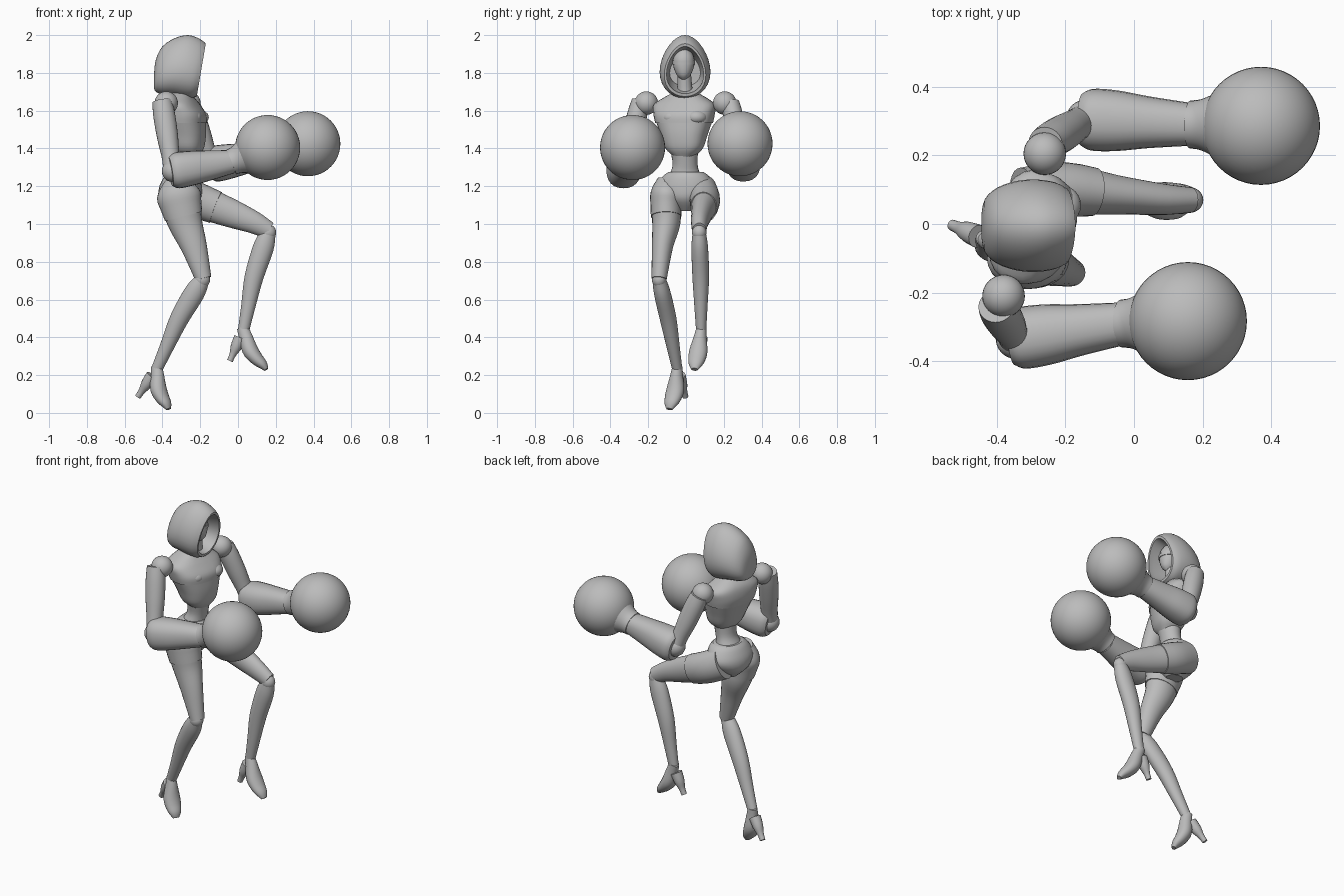
import bpy, bmesh, math
from mathutils import Vector

if "Cube" in bpy.data.objects:
    bpy.data.objects.remove(bpy.data.objects["Cube"], do_unlink=True)

GREY = (0.5, 0.5, 0.5, 1)
mat = bpy.data.materials.new("plain grey")
mat.use_nodes = True
mat.diffuse_color = GREY
mat.node_tree.nodes["Principled BSDF"].inputs["Base Color"].default_value = GREY
parts = []


def finish(name, bm):
    """Turn a bmesh into a named object with the material."""
    bmesh.ops.recalc_face_normals(bm, faces=bm.faces)
    me = bpy.data.meshes.new(name)
    bm.to_mesh(me)
    bm.free()
    me.materials.append(mat)
    ob = bpy.data.objects.new(name, me)
    bpy.context.collection.objects.link(ob)
    parts.append(ob)
    return ob


def skin(name, rings):
    """Bridge a list of point rings and cap both ends."""
    bm = bmesh.new()
    vr = [[bm.verts.new(p) for p in ring] for ring in rings]
    n = len(vr[0])
    for a, b in zip(vr, vr[1:]):
        for i in range(n):
            bm.faces.new((a[i], a[(i + 1) % n], b[(i + 1) % n], b[i]))
    bm.faces.new(vr[0][::-1])
    bm.faces.new(vr[-1])
    return finish(name, bm)


def spline(rows, steps):
    """Catmull-Rom interpolation of equal-length rows."""
    out = []
    last = len(rows) - 1
    for i in range(last):
        p0, p1, p2, p3 = (rows[min(max(k, 0), last)] for k in range(i - 1, i + 3))
        for s in range(steps):
            t = s / steps
            out.append([b + t * ((c - a) / 2 + t * (a - 2.5 * b + 2 * c - d / 2
                        + t * (1.5 * b - 1.5 * c + d / 2 - a / 2)))
                        for a, b, c, d in zip(p0, p1, p2, p3)])
    return out + [list(rows[-1])]


def loft(name, rows, side=(0, 1, 0), axis=None, power=2, n=24, steps=4):
    """Rows are x, y, z, depth radius, side radius."""
    rows = spline(rows, steps)
    cs = [Vector(r[:3]) for r in rows]
    rings = []
    for i, r in enumerate(rows):
        t = Vector(axis) if axis else cs[min(i + 1, len(cs) - 1)] - cs[max(i - 1, 0)]
        t.normalize()
        s = Vector(side)
        s = (s - t * s.dot(t)).normalized()
        f = s.cross(t)
        ring = []
        for k in range(n):
            a = 2 * math.pi * k / n
            u, v = (math.copysign(abs(q) ** (2 / power), q) for q in (math.cos(a), math.sin(a)))
            ring.append(cs[i] + f * u * r[3] + s * v * r[4])
        rings.append(ring)
    return skin(name, rings)


def ball(name, c, r, segs=32):
    bm = bmesh.new()
    bmesh.ops.create_uvsphere(bm, u_segments=segs, v_segments=segs // 2, radius=1)
    r = r if isinstance(r, tuple) else (r, r, r)
    bmesh.ops.scale(bm, vec=r, verts=bm.verts)
    bmesh.ops.translate(bm, vec=c, verts=bm.verts)
    return finish(name, bm)


def along(a, b, spec):
    """Rows between two points: fraction, depth radius, side radius."""
    a, b = Vector(a), Vector(b)
    return [(*a.lerp(b, t), r, w) for t, r, w in spec]


# Hood: egg-shaped sections from back to the rim, then back into the cavity
hood = spline([(-.445, 1.72, 1.79, .03), (-.435, 1.70, 1.87, .075), (-.40, 1.685, 1.94, .108),
               (-.34, 1.68, 1.985, .128), (-.28, 1.67, 2.0, .132), (-.225, 1.665, 1.98, .124),
               (-.192, 1.675, 1.955, .108)], 3)
hood += [(-.192, 1.69, 1.94, .096), (-.23, 1.70, 1.93, .098), (-.33, 1.73, 1.90, .08)]
rings = []
for x, lo, hi, w in hood:
    mid, half = (lo + hi) / 2, (hi - lo) / 2
    lean = .17 * max(0, min(1, (x + .40) / .2))
    ring = []
    for k in range(32):
        a = 2 * math.pi * k / 32
        z = mid + half * math.cos(a)
        ring.append((x + lean * (z - 1.83), -.005 + w * math.sin(a) * (1 - .2 * math.cos(a)), z))
    rings.append(ring)
skin("hood", rings)

# Head and neck
loft("face", [(-.27, -.012, 1.765, .025, .015), (-.268, -.012, 1.79, .045, .037),
              (-.272, -.012, 1.84, .058, .056), (-.275, -.012, 1.89, .055, .052),
              (-.28, -.012, 1.94, .025, .02)], axis=(0, 0, 1))
loft("mask_band", [(-.272, -.012, 1.845, .062, .06), (-.272, -.012, 1.865, .062, .06)],
     axis=(0, 0, 1), steps=1)
loft("neck", [(-.30, 0, 1.63, .06, .06), (-.295, -.005, 1.70, .045, .042),
              (-.285, -.01, 1.80, .04, .036)], axis=(0, 0, 1))

# Torso, twisted so the right shoulder is back
TW = (.28, .96, 0)
loft("ribcage", [(-.262, -.01, 1.355, .05, .05), (-.265, -.01, 1.40, .08, .098),
                 (-.275, -.01, 1.47, .10, .122), (-.29, -.01, 1.54, .113, .147)],
     side=TW, axis=(0, 0, 1), power=2.5)
loft("chest", [(-.288, -.01, 1.535, .115, .152), (-.295, -.01, 1.58, .118, .162),
               (-.31, -.008, 1.63, .10, .165), (-.315, -.005, 1.665, .08, .12),
               (-.31, -.005, 1.70, .05, .055)], side=TW, axis=(0, 0, 1), power=2.5)
for name, y in (("left", .055), ("right", -.075)):
    ball(name + "_bust", (-.228 + y * .28, y, 1.565), (.058, .058, .042), 24)
loft("waist", [(-.30, 0, 1.22, .085, .10), (-.29, -.005, 1.27, .066, .078),
               (-.275, -.005, 1.32, .058, .066), (-.265, -.01, 1.40, .066, .075)], axis=(0, 0, 1))

# Hips, twisted so the left side is forward
loft("pelvis", [(-.29, 0, 1.275, .075, .095), (-.295, 0, 1.25, .095, .125),
                (-.305, 0, 1.19, .112, .152), (-.305, 0, 1.13, .105, .115),
                (-.30, 0, 1.07, .05, .04)], side=(.2, .98, 0), axis=(0, 0, 1))

# Arms and round gloves
ARMS = {
    "left": dict(ball=(-.26, .205, 1.64), top=(-.258, .235, 1.64), elbow=(-.14, .305, 1.315),
                 wrist=(.17, .29, 1.37), glove=(.37, .286, 1.425)),
    "right": dict(ball=(-.38, -.21, 1.64), top=(-.402, -.24, 1.65), elbow=(-.345, -.335, 1.28),
                  wrist=(-.03, -.29, 1.33), glove=(.157, -.283, 1.405)),
}
for name, a in ARMS.items():
    ball(name + "_shoulder", a["ball"], .062)
    loft(name + "_upper_arm", along(a["top"], a["elbow"], [
        (0, .052, .048), (.2, .058, .053), (.5, .056, .052), (.8, .047, .047), (1, .05, .05)]))
    ball(name + "_elbow", a["elbow"], .058, 24)
    loft(name + "_forearm", along(a["elbow"], a["wrist"], [
        (-.04, .078, .075), (.06, .095, .09), (.3, .092, .088), (.6, .08, .075),
        (1, .062, .062)]), power=2.3)
    loft(name + "_glove_cuff", along(a["wrist"], a["glove"], [
        (-.03, .07, .07), (.1, .073, .073), (.25, .085, .085), (.5, .112, .112)]))
    ball(name + "_glove", a["glove"], .172, 48)

# Thighs with raised shorts legs
thighs = {
    "left": [(-.32, .085, 1.175, .09, .075), (-.20, .10, 1.12, .088, .075),
             (-.05, .085, 1.062, .077, .057), (.08, .072, 1.01, .06, .046),
             (.165, .07, .965, .046, .037)],
    "right": [(-.325, -.085, 1.23, .06, .06), (-.315, -.10, 1.16, .11, .082),
              (-.30, -.105, 1.09, .104, .078), (-.277, -.105, 1.0, .09, .074),
              (-.233, -.125, .88, .069, .056), (-.183, -.142, .71, .043, .04)],
}
for name, rows in thighs.items():
    loft(name + "_thigh", rows)
    k = 2 if name == "left" else 3
    hem = [(*r[:3], r[3] + .005, r[4] + .005) for r in spline(rows[:k + 1], 4)[:4 * k - 1]]
    loft(name + "_shorts_leg", hem, steps=1)

# Lower legs, knees and high-heeled feet
LEGS = {
    "left": dict(knee=(.16, .07, .955), calf=(.085, .078, .72), ankle=(.03, .08, .44),
                 toe=(.15, .045, .23), heel=(-.043, .08, .275)),
    "right": dict(knee=(-.19, -.142, .705), calf=(-.31, -.095, .50), ankle=(-.428, -.047, .235),
                  toe=(-.368, -.088, .02), heel=(-.53, -.003, .085)),
}
for name, g in LEGS.items():
    ankle, toe, heel = (Vector(g[k]) for k in ("ankle", "toe", "heel"))
    ball(name + "_knee", g["knee"], (.042, .038, .044), 24)
    shin = along(g["knee"], g["calf"], [(.03, .042, .036), (.35, .055, .044), (1, .05, .044)])
    shin += along(g["calf"], ankle, [(.55, .038, .035), (1, .03, .027)])
    loft(name + "_shin", shin)
    d = toe - heel
    across = (-d.y, d.x, 0)
    foot = []
    for t, back, r, w in ((-.06, 0, .03, .026), (.12, .06, .036, .033), (.38, .16, .042, .048),
                          (.62, .12, .036, .047), (.85, .03, .026, .036), (1, 0, .012, .018)):
        foot.append((*(ankle.lerp(toe, t) + (heel - ankle) * back), r, w))
    loft(name + "_foot", foot, side=across, n=20)
    loft(name + "_heel", along(ankle, heel, [(.25, .034, .034), (.55, .03, .03), (.8, .018, .019),
                                             (1, .016, .016)]), side=across, n=16)

# Smooth shading with crisp edges
bpy.ops.object.select_all(action="DESELECT")
for ob in parts:
    ob.select_set(True)
bpy.context.view_layer.objects.active = parts[0]
bpy.ops.object.shade_smooth_by_angle(angle=math.radians(35))
